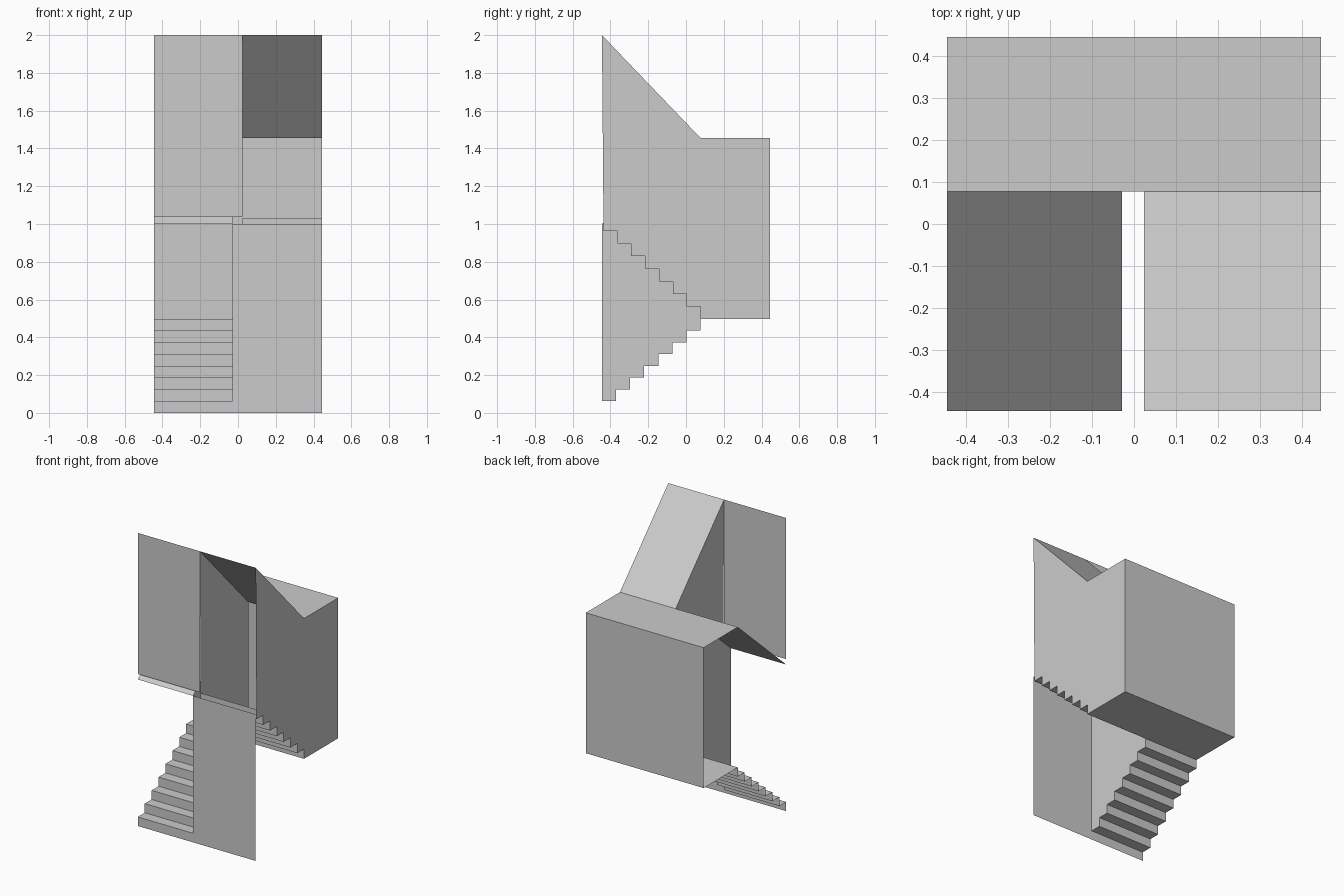
import bpy

cube = bpy.data.objects.get("Cube")
if cube:
    bpy.data.objects.remove(cube)

# One plaster-grey colour for the whole shell
grey = bpy.data.materials.new("light_grey")
grey.use_nodes = True
colour = (0.6, 0.6, 0.6, 1)
grey.diffuse_color = colour
grey.node_tree.nodes["Principled BSDF"].inputs["Base Color"].default_value = colour

# Shared dimensions
SIDE, FRONT, BACK = 0.445, -0.445, 0.445
TURN = 0.077                      # front edge of the half landing
FLOOR, CEILING, TOP = 0.497, 1.455, 2.0
INNER_R, INNER_L = -0.028, 0.024  # the two walls beside the stair gap
STEPS = 8


def add_sheet(name, verts, faces):
    mesh = bpy.data.meshes.new(name)
    mesh.from_pydata(verts, [], faces)
    mesh.materials.append(grey)
    obj = bpy.data.objects.new(name, mesh)
    bpy.context.collection.objects.link(obj)
    return obj


def sweep(name, path, x0, x1):
    """Open sheet: a (y, z) path drawn out from x0 to x1."""
    verts = [(x, y, z) for y, z in path for x in (x0, x1)]
    faces = [(2 * i, 2 * i + 1, 2 * i + 3, 2 * i + 2) for i in range(len(path) - 1)]
    return add_sheet(name, verts, faces)


def side_wall(name, outline, x, flip=False):
    """Flat wall across x with a (y, z) outline."""
    pts = outline[::-1] if flip else outline
    return add_sheet(name, [(x, y, z) for y, z in pts], [tuple(range(len(pts)))])


def stair_path(y0, z0, y1, z1):
    """Risers and treads from (y0, z0), ending on the last riser at (y1, z1)."""
    run, rise = (y1 - y0) / (STEPS - 1), (z1 - z0) / STEPS
    path = []
    for i in range(STEPS):
        path += [(y0 + run * i, z0 + rise * i), (y0 + run * i, z0 + rise * (i + 1))]
    return path


lower = stair_path(FRONT, 0, TURN, FLOOR)
upper = stair_path(TURN, FLOOR, -0.437, 1.03)

# Flights of steps
sweep("lower_stairs", lower, -SIDE, INNER_R)
sweep("upper_stairs", upper, SIDE, INNER_L)

# Half landing, back wall and flat ceiling
sweep("landing_shell", [(TURN, FLOOR), (BACK, FLOOR), (BACK, CEILING), (TURN, CEILING)],
      -SIDE, SIDE)

# Sloping ceilings over each flight
sweep("lower_ceiling", [(TURN, CEILING), (FRONT, 1.0)], -SIDE, INNER_R)
sweep("upper_ceiling", [(TURN, CEILING), (FRONT, TOP)], INNER_L, SIDE)

# Front panels
sweep("lower_front_panel", [(FRONT, 0), (FRONT, 1.0)], INNER_R, SIDE)
sweep("upper_front_panel", [(FRONT, 1.037), (FRONT, TOP)], -SIDE, INNER_L)

# Walls that follow the steps below and the slopes above
side_wall("lower_inner_wall", lower[1:] + [(TURN, CEILING), (FRONT, 1.0)], INNER_R, True)
side_wall("upper_inner_wall", upper + [(FRONT, TOP), (TURN, CEILING)], INNER_L, True)
side_wall("left_outer_wall",
          upper + [(FRONT, TOP), (TURN, CEILING), (BACK, CEILING), (BACK, FLOOR)],
          SIDE, True)
